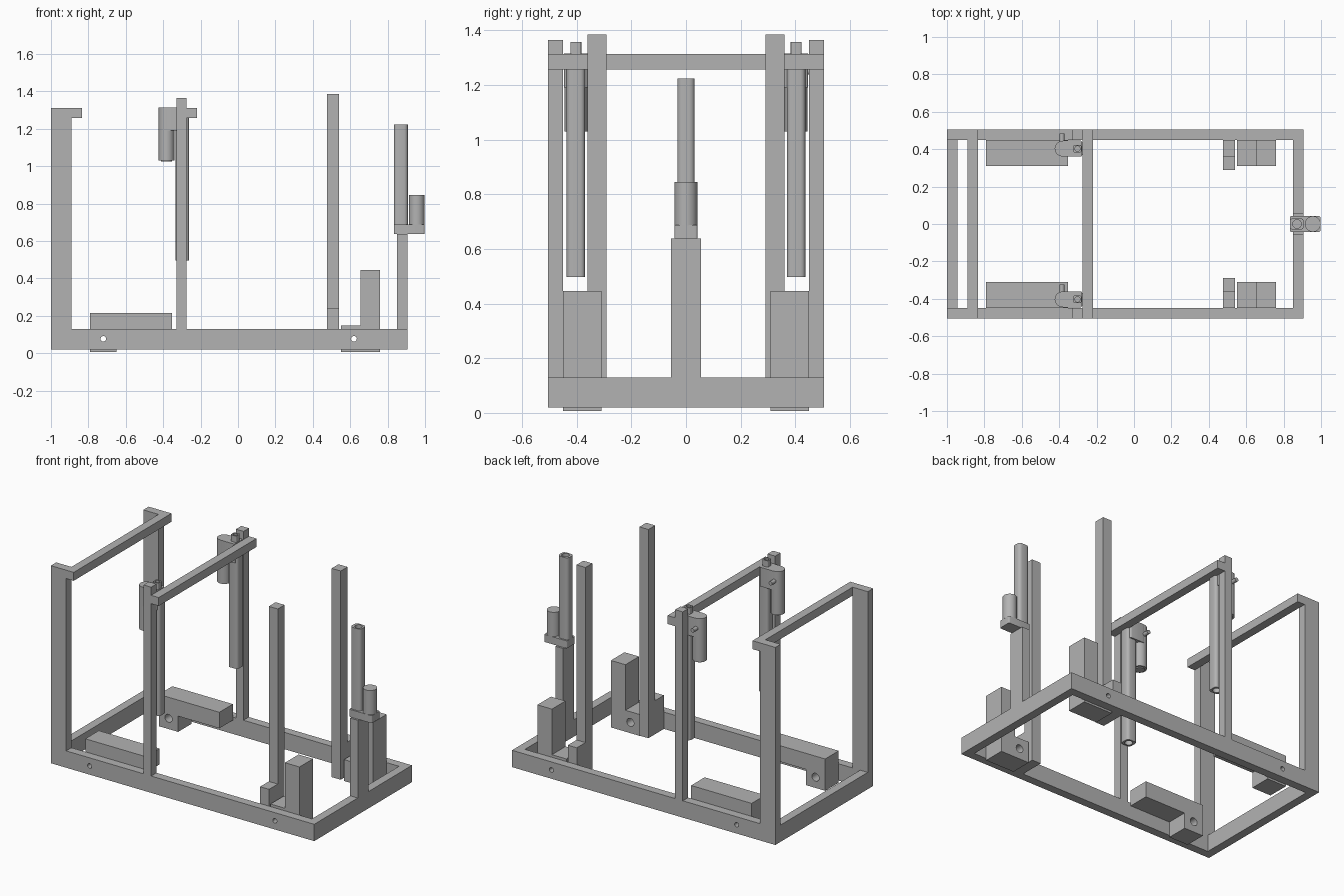
import bpy, bmesh, math
from mathutils import Matrix, Vector

old = bpy.data.objects.get("Cube")
if old:
    bpy.data.objects.remove(old)

grey = bpy.data.materials.new("plain_grey")
grey.use_nodes = True
colour = (0.45, 0.45, 0.45, 1)
grey.diffuse_color = colour
grey.node_tree.nodes["Principled BSDF"].inputs["Base Color"].default_value = colour


def finish(name, bm, smooth=False):
    mesh = bpy.data.meshes.new(name)
    bmesh.ops.recalc_face_normals(bm, faces=bm.faces)
    for f in bm.faces:
        f.smooth = smooth and len(f.verts) == 4
    for e in bm.edges:
        e.smooth = not e.is_manifold or e.calc_face_angle(0) < math.radians(40)
    bm.to_mesh(mesh)
    bm.free()
    mesh.materials.append(grey)
    ob = bpy.data.objects.new(name, mesh)
    bpy.context.collection.objects.link(ob)
    return ob


def box(name, x, y, z, round_z=0):
    """Box from three (min, max) ranges, with optional rounded upright edges."""
    bm = bmesh.new()
    bmesh.ops.create_cube(bm, size=1)
    for v in bm.verts:
        v.co = Vector([(r[0] + r[1]) / 2 + c * (r[1] - r[0]) for r, c in zip((x, y, z), v.co)])
    if round_z:
        up = [e for e in bm.edges if abs(e.verts[0].co.z - e.verts[1].co.z) > 1e-4]
        bmesh.ops.bevel(bm, geom=up, offset=round_z, segments=4, profile=0.5, affect='EDGES')
    return finish(name, bm, bool(round_z))


def cylinder(name, centre, radius, length, axis='Z', sides=32):
    bm = bmesh.new()
    turn = Matrix.Rotation(math.pi / 2, 4, 'X') if axis == 'Y' else Matrix()
    bmesh.ops.create_cone(bm, cap_ends=True, segments=sides, radius1=radius, radius2=radius,
                          depth=length, matrix=Matrix.Translation(centre) @ turn)
    return finish(name, bm, True)


def profile(name, points, y):
    """Side outline in x and z, extruded along y."""
    bm = bmesh.new()
    face = bm.faces.new([bm.verts.new((px, y[0], pz)) for px, pz in points])
    new = bmesh.ops.extrude_face_region(bm, geom=[face])["geom"]
    bmesh.ops.translate(bm, vec=(0, y[1] - y[0], 0),
                        verts=[g for g in new if isinstance(g, bmesh.types.BMVert)])
    return finish(name, bm)


def cut(ob, cutter):
    mod = ob.modifiers.new("cut", 'BOOLEAN')
    mod.operation, mod.solver, mod.object = 'DIFFERENCE', 'EXACT', cutter
    deps = bpy.context.evaluated_depsgraph_get()
    mesh = bpy.data.meshes.new_from_object(ob.evaluated_get(deps))
    ob.modifiers.clear()
    ob.data = mesh
    bpy.data.objects.remove(cutter)


def span(s, a, b):
    """Range in y, mirrored when s is negative."""
    return (a, b) if s > 0 else (-b, -a)


OUT, INN = 0.505, 0.45
FLOOR, DECK = 0.02, 0.13
HOLES = (-0.72, 0.62)
HOLE_Z = 0.077

# Base cross members and upper cross bars
box("base_bar_right_end", (-1, -0.945), (-INN, INN), (FLOOR, DECK))
box("base_bar_left_end", (0.85, 0.905), (-INN, INN), (FLOOR, DECK))
box("end_top_bar", (-0.89, -0.835), (-INN, INN), (1.257, 1.312))
box("middle_top_bar", (-0.275, -0.22), (-OUT, OUT), (1.257, 1.312))

for s, side in ((-1, "front"), (1, "back")):
    # Long rail with cross holes
    rail = box(side + "_base_rail", (-1, 0.905), span(s, INN, OUT), (FLOOR, DECK))
    for hx in HOLES:
        cut(rail, cylinder("hole", (hx, s * 0.48, HOLE_Z), 0.015, 0.2, 'Y', 20))

    # Uprights
    profile(side + "_end_post", [(-1, DECK), (-0.89, DECK), (-0.89, 1.257), (-0.835, 1.257),
                                 (-0.835, 1.312), (-1, 1.312)], span(s, INN, OUT))
    box(side + "_middle_post", (-0.33, -0.275), span(s, INN, OUT), (DECK, 1.365))
    box(side + "_tall_post", (0.475, 0.54), span(s, 0.29, 0.36), (FLOOR, 1.385))
    box(side + "_post_spacer", (0.475, 0.54), span(s, 0.36, INN), (FLOOR, 0.24))

    # Pivoting blocks: one lying, one standing
    lying = profile(side + "_lying_block", [(-0.79, 0.007), (-0.65, 0.007), (-0.65, 0.11),
                    (-0.352, 0.11), (-0.352, 0.215), (-0.79, 0.215)], span(s, 0.31, INN))
    standing = profile(side + "_standing_block", [(0.55, 0.007), (0.76, 0.007), (0.76, 0.445),
                       (0.655, 0.445), (0.655, 0.147), (0.55, 0.147)], span(s, 0.31, INN))
    for block, hx in zip((lying, standing), HOLES):
        cut(block, cylinder("hole", (hx, s * 0.38, HOLE_Z), 0.026, 0.3, 'Y', 24))

    # Hanging actuator
    cy = s * 0.403
    tube = box(side + "_actuator_tube", (-0.333, -0.262), (cy - 0.034, cy + 0.034), (0.497, 1.257), 0.018)
    cut(tube, cylinder("bore", (-0.297, cy, 0.5), 0.024, 0.06))
    box(side + "_actuator_housing", (-0.385, -0.277), (cy - 0.043, cy + 0.043), (1.19, 1.315), 0.01)
    cylinder(side + "_actuator_motor", (-0.382, cy, 1.1725), 0.042, 0.285)
    cylinder(side + "_motor_cap", (-0.382, cy, 1.03), 0.03, 0.012)
    cylinder(side + "_housing_knob", (-0.385, cy + 0.055, 1.25), 0.013, 0.05, 'Y', 16)
    clevis = box(side + "_actuator_clevis", (-0.323, -0.282), (cy - 0.02, cy + 0.02), (1.31, 1.357), 0.006)
    cut(clevis, cylinder("bore", (-0.302, cy, 1.355), 0.014, 0.05))

# Short support post and standing actuator
box("actuator_post", (0.85, 0.905), (-0.055, 0.055), (DECK, 0.638))
box("lift_gearbox", (0.833, 0.997), (-0.042, 0.042), (0.638, 0.687), 0.008)
cylinder("lift_motor", (0.956, 0, 0.765), 0.042, 0.16)
lift = box("lift_tube", (0.833, 0.908), (-0.032, 0.032), (0.687, 1.223), 0.02)
cut(lift, cylinder("bore", (0.872, 0, 1.215), 0.023, 0.06))
